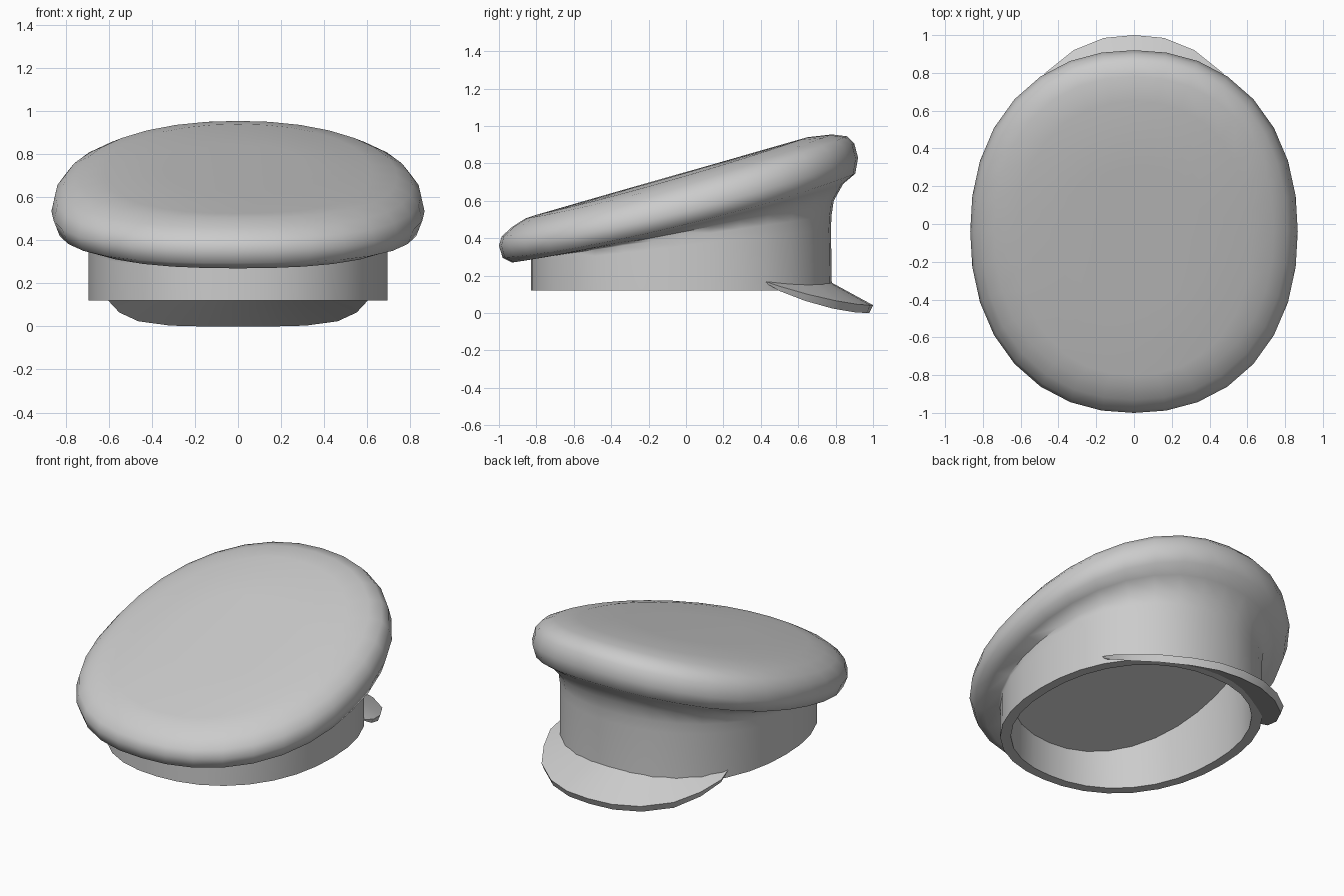
import bpy, bmesh, math

if "Cube" in bpy.data.objects:
    bpy.data.objects.remove(bpy.data.objects["Cube"])

SEG = 32
POWER = 2.2     # slightly squared oval


def finish(name, bm, angle):
    bmesh.ops.recalc_face_normals(bm, faces=bm.faces)
    mesh = bpy.data.meshes.new(name)
    bm.to_mesh(mesh)
    bm.free()
    ob = bpy.data.objects.new(name, mesh)
    bpy.context.collection.objects.link(ob)
    bpy.ops.object.select_all(action='DESELECT')
    ob.select_set(True)
    bpy.context.view_layer.objects.active = ob
    bpy.ops.object.shade_smooth_by_angle(angle=math.radians(angle))
    return ob


def ring(bm, y1, z1, y0, z0, rx, sag):
    """Tilted oval through (y1, z1) and (y0, z0); its sides droop by sag."""
    verts = []
    for i in range(SEG):
        a = 2 * math.pi * i / SEG
        c, s = math.cos(a), math.sin(a)
        k = (abs(c) ** POWER + abs(s) ** POWER) ** (-1 / POWER)
        c, s = c * k, s * k
        verts.append(bm.verts.new((rx * s,
                                   (y1 + y0) / 2 + c * (y1 - y0) / 2,
                                   (z1 + z0) / 2 + c * (z1 - z0) / 2 - sag * s * s)))
    return verts


def bridge(bm, a, b):
    for i in range(len(a)):
        j = (i + 1) % len(a)
        bm.faces.new((a[i], a[j], b[j], b[i]))


# Cap body: inner lining, band, flared neck and puffed tilted crown
profile = [
    (0.72, 0.77, -0.77, 0.34, 0.635, 0),
    (0.72, 0.12, -0.77, 0.12, 0.635, 0),
    (0.78, 0.12, -0.83, 0.12, 0.695, 0),
    (0.775, 0.45, -0.83, 0.265, 0.695, 0),
    (0.778, 0.52, -0.83, 0.29, 0.695, 0),
    (0.79, 0.60, -0.845, 0.283, 0.70, 0.01),
    (0.84, 0.69, -0.93, 0.27, 0.775, 0.03),
    (0.905, 0.745, -0.98, 0.295, 0.84, 0.055),
    (0.92, 0.83, -1.00, 0.36, 0.867, 0.06),
    (0.90, 0.905, -0.985, 0.41, 0.85, 0.05),
    (0.86, 0.945, -0.93, 0.46, 0.81, 0.045),
    (0.78, 0.955, -0.86, 0.505, 0.74, 0.035),
    (0.65, 0.94, -0.80, 0.525, 0.62, 0.02),
    (0.30, 0.84, -0.45, 0.626, 0.35, 0.005),
]
bm = bmesh.new()
rings = [ring(bm, *p) for p in profile]
for a, b in zip(rings, rings[1:]):
    bridge(bm, a, b)
bm.faces.new(rings[0])
bm.faces.new(rings[-1])
finish("cap_body", bm, 60)

# Visor: sloping crescent, inner edge follows the band, outer edge mirrored,
# thinning to a point where it meets the band: x, y, top z, thickness
half = [(0, 1.0, 0.042, 0.042), (0.16, 0.985, 0.042, 0.042),
        (0.32, 0.92, 0.046, 0.042), (0.47, 0.80, 0.066, 0.042),
        (0.56, 0.65, 0.10, 0.035), (0.61, 0.51, 0.14, 0.022),
        (0.60, 0.43, 0.167, 0.004)]
outer = [(-x, y, z, t) for x, y, z, t in half[:0:-1]] + half
bm = bmesh.new()
sections = []
n = len(half) - 1
for k, (x, y, z, t) in enumerate(outer):
    a = math.radians(55.6) * (k - n) / n
    ix, iy = 0.68 * math.sin(a), -0.025 + 0.79 * math.cos(a)
    sections.append([bm.verts.new(p) for p in (
        (ix, iy, 0.17), (x, y, z),
        (x * 0.985, y * 0.98, z - t), (ix, iy, 0.168 - t * 1.1))])
for a, b in zip(sections, sections[1:]):
    bridge(bm, a, b)
bm.faces.new(sections[0])
bm.faces.new(sections[-1])
finish("visor", bm, 30)
